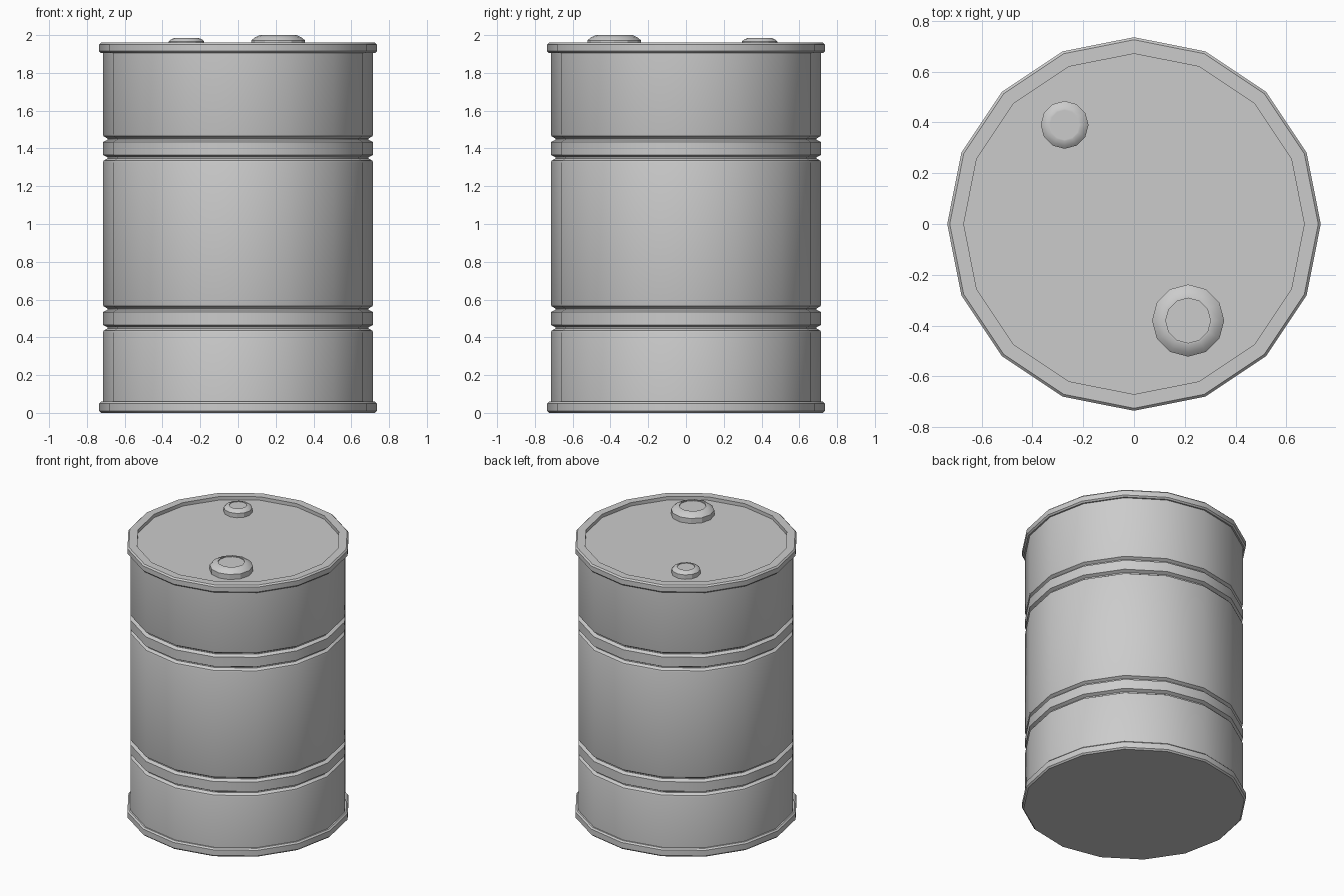
import bpy, bmesh
from math import sin, cos, pi, radians

if "Cube" in bpy.data.objects:
    bpy.data.objects.remove(bpy.data.objects["Cube"])


def lathe(name, profile, sides, centre=(0, 0)):
    """Spin an (r, z) profile about a vertical axis and cap both ends."""
    bm = bmesh.new()
    rings = []
    for r, z in profile:
        rings.append([bm.verts.new((centre[0] + r * cos(2 * pi * i / sides),
                                    centre[1] + r * sin(2 * pi * i / sides), z))
                      for i in range(sides)])
    for a, b in zip(rings, rings[1:]):
        for i in range(sides):
            j = (i + 1) % sides
            bm.faces.new((a[i], a[j], b[j], b[i]))
    bm.faces.new(rings[0][::-1])
    bm.faces.new(rings[-1])
    mesh = bpy.data.meshes.new(name)
    bm.to_mesh(mesh)
    bm.free()
    obj = bpy.data.objects.new(name, mesh)
    bpy.context.collection.objects.link(obj)
    bpy.ops.object.select_all(action='DESELECT')
    obj.select_set(True)
    bpy.context.view_layer.objects.active = obj
    bpy.ops.object.shade_smooth_by_angle(angle=radians(28))
    return obj


def hoop(z):
    """Raised band between two grooves, centred at height z."""
    return [(0.715, z - 0.075), (0.712, z - 0.065), (0.692, z - 0.053),
            (0.692, z - 0.046), (0.715, z - 0.034), (0.715, z + 0.034),
            (0.692, z + 0.046), (0.692, z + 0.053), (0.712, z + 0.065),
            (0.715, z + 0.075)]


# Drum: bottom rim, wall with two hoops, top rim and recessed lid
bottom_rim = [(0.71, 0), (0.725, 0), (0.735, 0.01), (0.735, 0.05),
              (0.725, 0.06), (0.715, 0.06)]
top_rim = [(0.715, 1.905), (0.725, 1.905), (0.735, 1.915), (0.735, 1.95),
           (0.725, 1.96), (0.67, 1.96), (0.67, 1.935)]
lathe("drum_body", bottom_rim + hoop(0.5) + hoop(1.4) + top_rim, 16)


# Screw caps on the lid
def cap(name, centre, radius, top):
    step = 0.09 * radius
    profile = [(radius, 1.93), (radius, top - 2.4 * step),
               (radius * 0.88, top - step), (radius * 0.68, top - step),
               (radius * 0.62, top)]
    profile = [(radius, 1.93), (radius, top - 0.2 * radius),
               (radius * 0.88, top - step), (radius * 0.68, top),
               (radius * 0.62, top), (radius * 0.62, top - 0.5 * step)]
    lathe(name, profile, 12, centre)


cap("large_cap", (0.213, -0.38), 0.142, 2.0)
cap("small_cap", (-0.273, 0.39), 0.094, 1.985)
